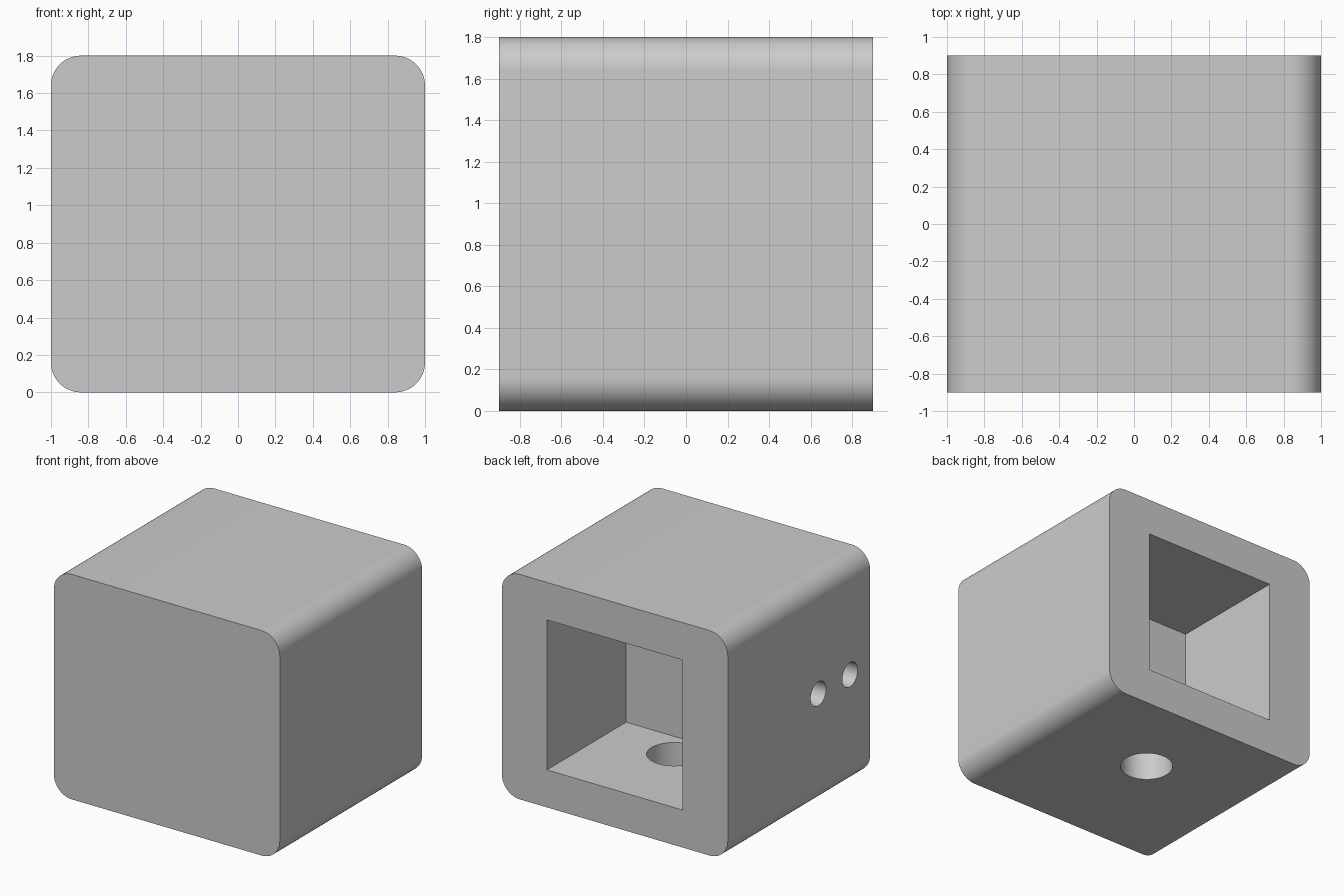
import bpy
import bmesh
import math
from mathutils import Matrix, Vector

WIDTH, DEPTH, HEIGHT = 2.0, 1.8, 1.8
CORNER_RADIUS = 0.16

if "Cube" in bpy.data.objects:
    bpy.data.objects.remove(bpy.data.objects["Cube"], do_unlink=True)

# Single grey material
grey = bpy.data.materials.new("plain grey")
grey.use_nodes = True
colour = (0.6, 0.6, 0.6, 1)
grey.diffuse_color = colour
grey.node_tree.nodes["Principled BSDF"].inputs["Base Color"].default_value = colour


def finish(bm, name):
    mesh = bpy.data.meshes.new(name)
    bm.to_mesh(mesh)
    bm.free()
    mesh.materials.append(grey)
    obj = bpy.data.objects.new(name, mesh)
    bpy.context.collection.objects.link(obj)
    return obj


def box(name, size, centre, radius=0):
    """Box whose four edges along y can be rounded."""
    bm = bmesh.new()
    matrix = Matrix.Translation(centre) @ Matrix.Diagonal((*size, 1))
    bmesh.ops.create_cube(bm, size=1, matrix=matrix)
    if radius:
        along_y = [e for e in bm.edges
                   if abs((e.verts[0].co - e.verts[1].co).y) > size[1] / 2]
        bmesh.ops.bevel(bm, geom=along_y, offset=radius, segments=16,
                        profile=0.5, affect='EDGES')
    return finish(bm, name)


def cylinder(name, radius, length, centre, axis):
    bm = bmesh.new()
    turn = Vector((0, 0, 1)).rotation_difference(Vector(axis)).to_matrix().to_4x4()
    bmesh.ops.create_cone(bm, cap_ends=True, segments=64, radius1=radius,
                          radius2=radius, depth=length,
                          matrix=Matrix.Translation(centre) @ turn)
    return finish(bm, name)


# Rounded housing block
housing = box("housing", (WIDTH, DEPTH, HEIGHT), (0, 0, HEIGHT / 2), CORNER_RADIUS)

# Square pocket in the back, open to the rear
cutters = [box("pocket_cutter", (1.2, 1.2, 1.2), (0, 0.5, HEIGHT / 2))]

# Round hole through the pocket floor
cutters.append(cylinder("floor_hole_cutter", 0.2, 0.7, (0, 0.15, 0.1), (0, 0, 1)))

# Two blind holes in the -x side
for y in (-0.245, -0.645):
    cutters.append(cylinder("side_hole_cutter", 0.097, 1.2,
                            (-WIDTH / 2, y, HEIGHT / 2), (1, 0, 0)))

# Cut the openings and discard the cutters
bpy.context.view_layer.objects.active = housing
for cutter in cutters:
    cutter.hide_render = True
    cut = housing.modifiers.new(cutter.name, 'BOOLEAN')
    cut.operation = 'DIFFERENCE'
    cut.solver = 'EXACT'
    cut.object = cutter
    bpy.ops.object.modifier_apply(modifier=cut.name)
    bpy.data.objects.remove(cutter, do_unlink=True)

# Smooth the curves, keep the edges sharp
bpy.ops.object.select_all(action='DESELECT')
housing.select_set(True)
bpy.ops.object.shade_smooth_by_angle(angle=math.radians(30))
